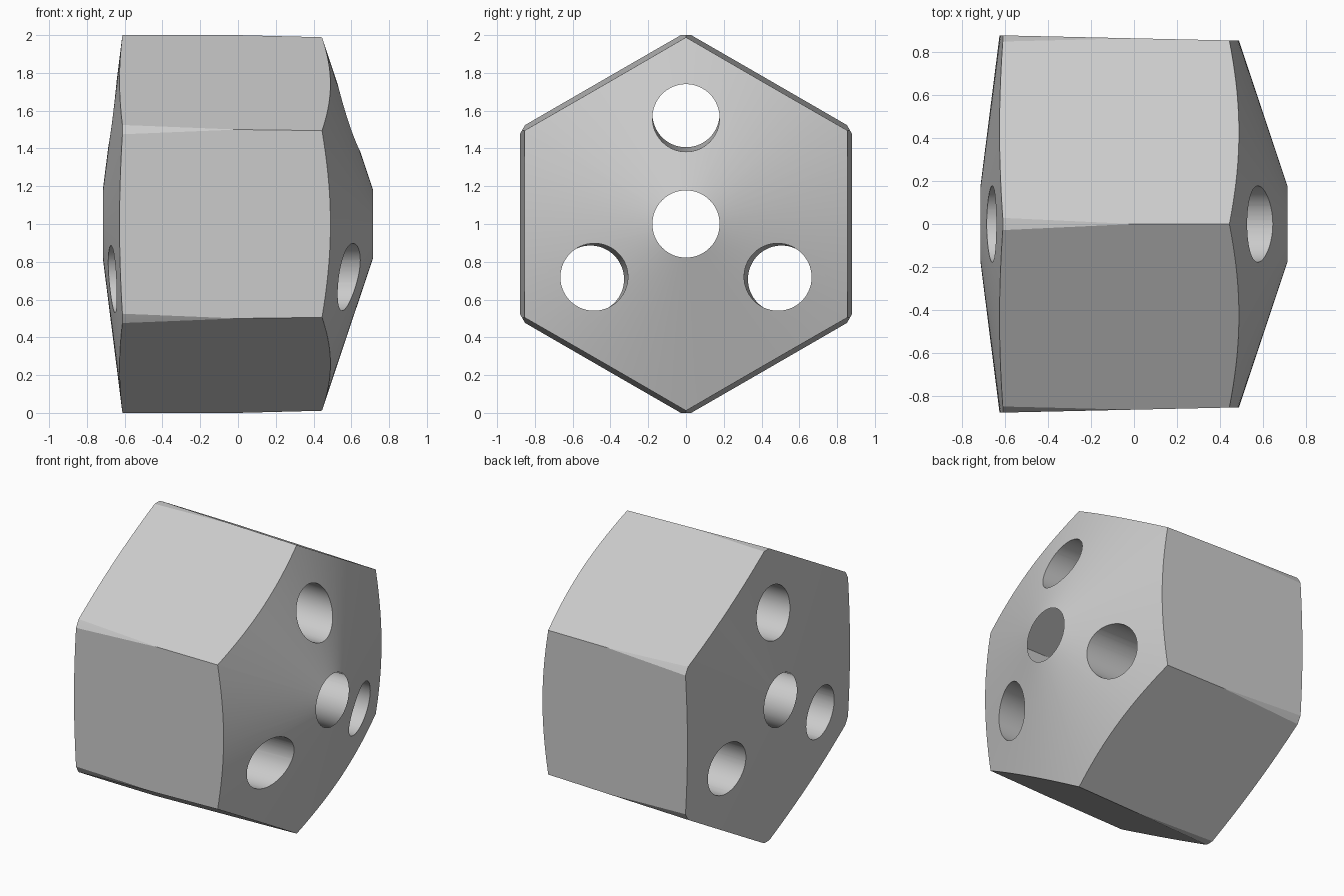
import bpy
import bmesh
from math import sin, cos, tau, radians
from mathutils import Matrix

cube = bpy.data.objects.get("Cube")
if cube:
    bpy.data.objects.remove(cube, do_unlink=True)

grey = bpy.data.materials.new("light_grey")
grey.use_nodes = True
color = (0.6, 0.6, 0.6, 1)
grey.diffuse_color = color
grey.node_tree.nodes["Principled BSDF"].inputs["Base Color"].default_value = color

CENTRE = Matrix.Translation((0, 0, 1))


def turned(name, profile, sides, matrix=CENTRE):
    """Closed solid around the x axis from (x, radius) points, ends on the axis."""
    bm = bmesh.new()
    rings = [[bm.verts.new((x, r * sin(tau * i / sides), r * cos(tau * i / sides)))
              for i in range(sides)] for x, r in profile]
    for a, b in zip(rings, rings[1:]):
        for i in range(sides):
            j = (i + 1) % sides
            bm.faces.new((a[i], a[j], b[j], b[i]))
    bmesh.ops.remove_doubles(bm, verts=bm.verts, dist=1e-5)
    bmesh.ops.recalc_face_normals(bm, faces=bm.faces)
    bm.transform(matrix)
    mesh = bpy.data.meshes.new(name)
    bm.to_mesh(mesh)
    bm.free()
    obj = bpy.data.objects.new(name, mesh)
    bpy.context.collection.objects.link(obj)
    mesh.materials.append(grey)
    return obj


def combine(obj, tool, operation):
    bpy.ops.object.select_all(action="DESELECT")
    bpy.context.view_layer.objects.active = obj
    obj.select_set(True)
    mod = obj.modifiers.new("cut", "BOOLEAN")
    mod.operation, mod.solver, mod.object = operation, "EXACT", tool
    bpy.ops.object.modifier_apply(modifier=mod.name)
    bpy.data.objects.remove(tool, do_unlink=True)


# Slightly tapered hexagonal block
def corner(x):
    return (0.866 - 0.0223 * x) / cos(radians(30))


body = turned("hexagonal_body",
              [(-0.9, 0), (-0.9, corner(-0.9)), (0.9, corner(0.9)), (0.9, 0)], 6)

# Conical ends and rounded corners
envelope = turned("cone_envelope",
                  [(-0.7385, 0), (-0.612, 1), (0.441, 1), (0.775, 0)], 120)
combine(body, envelope, "INTERSECT")

# Central hole and three holes that splay outwards towards the wide end
bore = [(-1, 0), (-1, 0.178), (1, 0.178), (1, 0)]
combine(body, turned("centre_hole", bore, 64), "DIFFERENCE")
for k in range(3):
    place = (CENTRE @ Matrix.Rotation(k * tau / 3, 4, "X")
             @ Matrix.Translation((0, 0, 0.572)) @ Matrix.Rotation(0.018, 4, "Y"))
    combine(body, turned("outer_hole", bore, 64, place), "DIFFERENCE")

bpy.ops.object.shade_smooth_by_angle(angle=radians(25))
